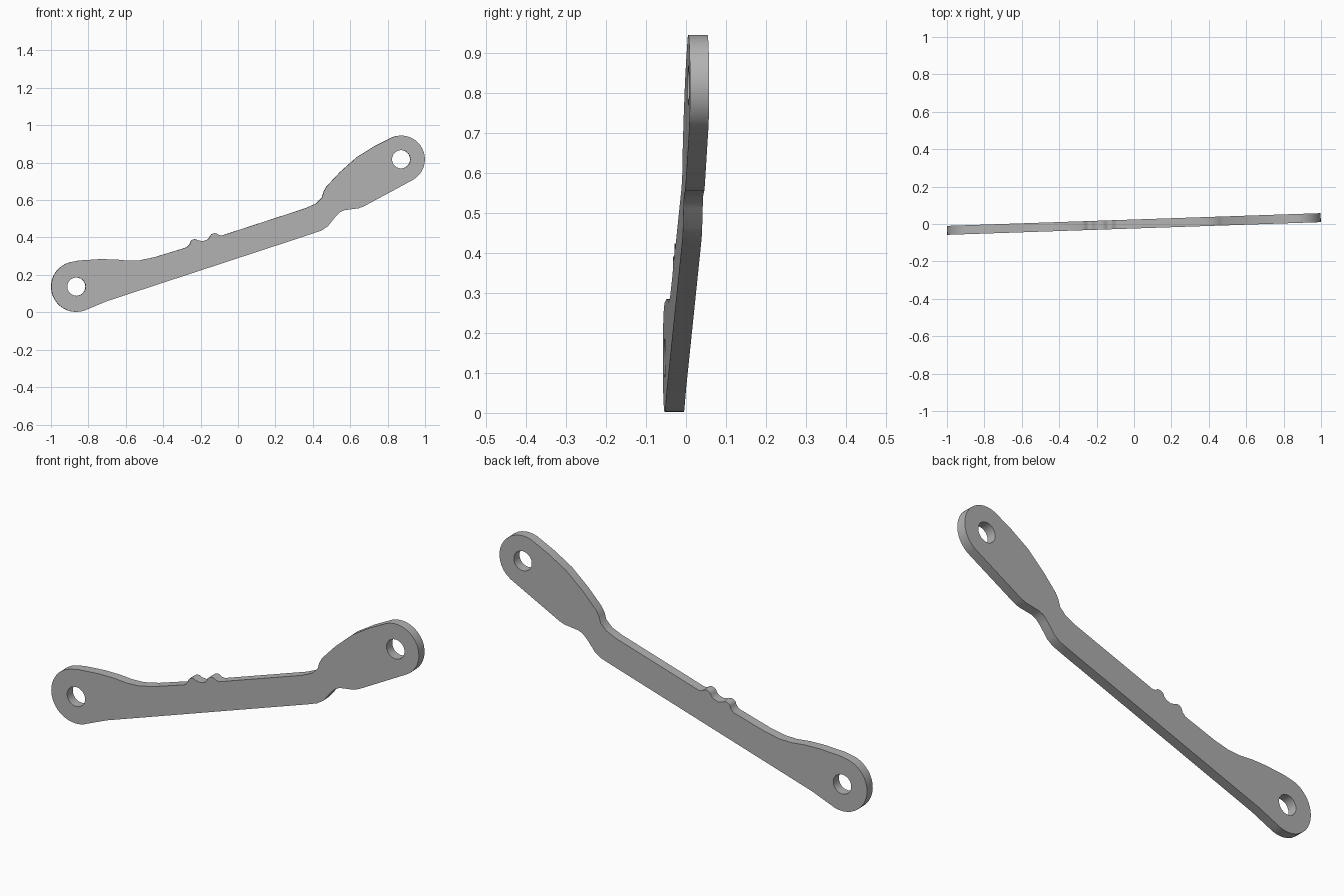
import bpy
from math import cos, sin, radians, pi
from mathutils import Matrix

default_cube = bpy.data.objects.get("Cube")
if default_cube:
    bpy.data.objects.remove(default_cube, do_unlink=True)

THICKNESS = 0.048
TILT = 0.034  # slight yaw of the whole plate


def arc(centre, radius, start, end, steps):
    """Points on an arc, angles in degrees."""
    points = []
    for i in range(steps + 1):
        angle = radians(start + (end - start) * i / steps)
        points.append((centre[0] + radius * cos(angle),
                       centre[1] + radius * sin(angle)))
    return points


def add_loop(curve, points):
    """Add one closed straight-segment loop to a filled curve."""
    spline = curve.splines.new('POLY')
    spline.points.add(len(points) - 1)
    for target, (x, z) in zip(spline.points, points):
        target.co = (x, z, 0, 1)
    spline.use_cyclic_u = True


lower_eye = (-0.865, 0.137)
upper_eye = (0.872, 0.818)

# Outline, running clockwise from the underside of the lower eye
outline = arc(lower_eye, 0.135, -62, -255, 20)
# Upper edge of the lower lobe, narrowing into the shank
outline += [(-0.85, 0.277), (-0.74, 0.284), (-0.66, 0.283), (-0.59, 0.276),
            (-0.525, 0.278), (-0.445, 0.295), (-0.275, 0.347)]
# Two small bumps with a shallow valley between them
outline += arc((-0.231, 0.364), 0.027, 180, 50, 6)
outline += [(-0.19, 0.38), (-0.165, 0.388)]
outline += arc((-0.125, 0.394), 0.029, 170, 40, 6)
outline += [(-0.085, 0.411)]
# Upper edge of the shank and the stepped upper lobe
outline += [(0.36, 0.556), (0.415, 0.58), (0.448, 0.612), (0.458, 0.645),
            (0.473, 0.672), (0.545, 0.749), (0.635, 0.829), (0.73, 0.888)]
# Rounded upper end
outline += arc(upper_eye, 0.127, 112, -60, 18)
# Lower edge back to the start
outline += [(0.674, 0.567), (0.645, 0.556), (0.57, 0.546), (0.545, 0.535),
            (0.52, 0.51), (0.48, 0.46), (0.448, 0.438), (0.4, 0.421),
            (-0.7, 0.06)]

profile = bpy.data.curves.new("link_arm", 'CURVE')
profile.dimensions = '2D'
profile.fill_mode = 'BOTH'
profile.extrude = THICKNESS / 2
add_loop(profile, outline)
for eye in (lower_eye, upper_eye):
    add_loop(profile, arc(eye, 0.049, 0, 345, 23))

# Turn the profile into a solid plate standing upright
link_arm = bpy.data.objects.new("link_arm", profile)
bpy.context.collection.objects.link(link_arm)
bpy.ops.object.select_all(action='DESELECT')
link_arm.select_set(True)
bpy.context.view_layer.objects.active = link_arm
bpy.ops.object.convert(target='MESH')
link_arm = bpy.context.object
link_arm.data.transform(Matrix.Rotation(TILT, 4, 'Z') @
                        Matrix.Rotation(pi / 2, 4, 'X'))

# Weld the caps to the rim
bpy.ops.object.mode_set(mode='EDIT')
bpy.ops.mesh.select_all(action='SELECT')
bpy.ops.mesh.remove_doubles(threshold=0.0001)
bpy.ops.mesh.normals_make_consistent(inside=False)
bpy.ops.object.mode_set(mode='OBJECT')
bpy.ops.object.shade_smooth_by_angle(angle=radians(35))

# Plain grey metal
grey = bpy.data.materials.new("plain grey")
grey.use_nodes = True
colour = (0.45, 0.45, 0.45, 1)
grey.diffuse_color = colour
grey.node_tree.nodes["Principled BSDF"].inputs["Base Color"].default_value = colour
link_arm.data.materials.clear()
link_arm.data.materials.append(grey)
